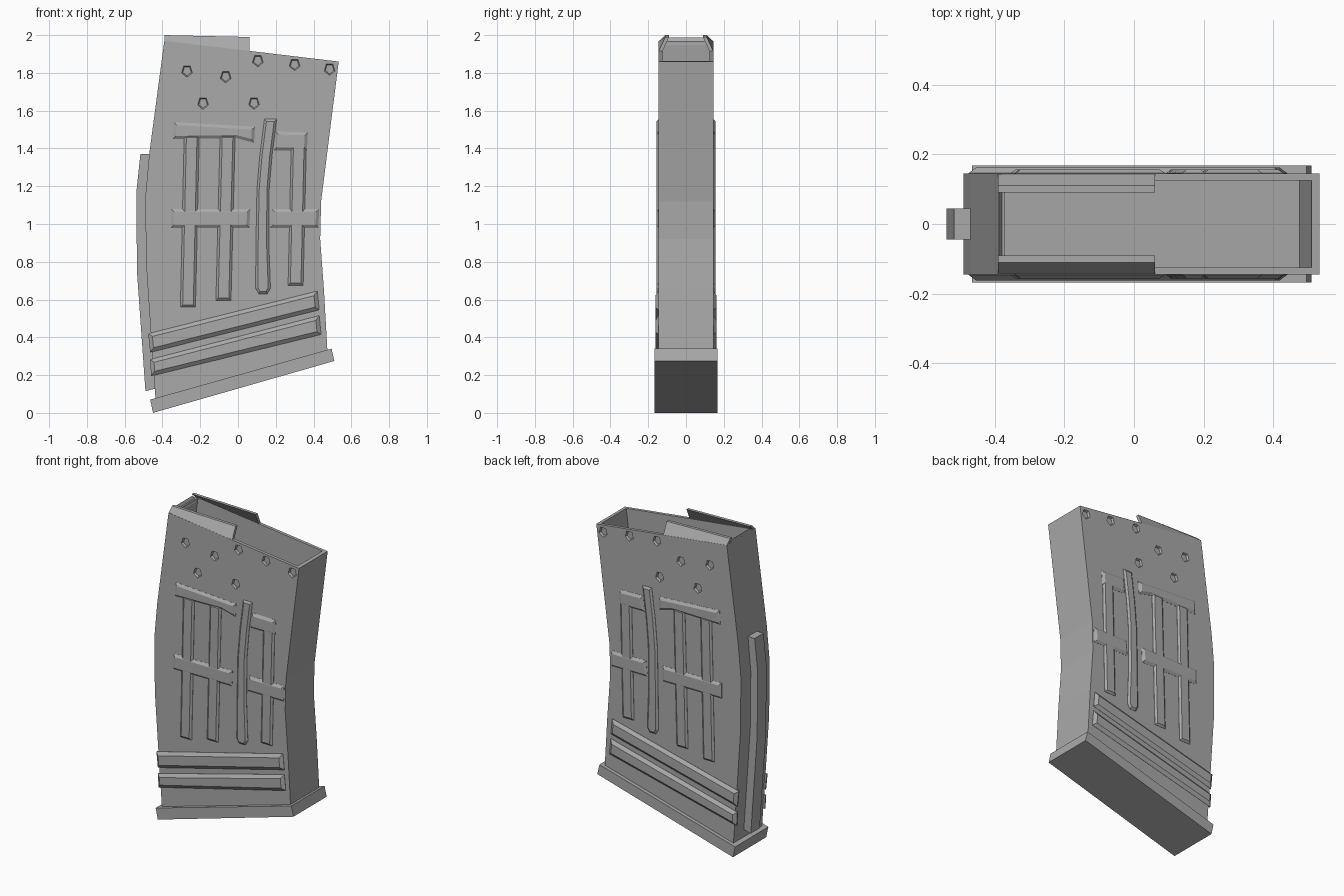
import bpy, bmesh, math

cube = bpy.data.objects.get("Cube")
if cube:
    bpy.data.objects.remove(cube, do_unlink=True)

# Single grey finish
grey = bpy.data.materials.new("matte_grey")
grey.use_nodes = True
grey.diffuse_color = (0.4, 0.4, 0.4, 1)
grey.node_tree.nodes["Principled BSDF"].inputs["Base Color"].default_value = (0.4, 0.4, 0.4, 1)


def make_object(name, bm):
    bmesh.ops.recalc_face_normals(bm, faces=bm.faces)
    mesh = bpy.data.meshes.new(name)
    bm.to_mesh(mesh)
    bm.free()
    mesh.materials.append(grey)
    obj = bpy.data.objects.new(name, mesh)
    bpy.context.collection.objects.link(obj)
    return obj


def add_prism(bm, outline, y0, y1, bevel=0, rise=0):
    """Extrude an x-z outline from y0 to y1, then raise an inset cap."""
    base = bm.faces.new([bm.verts.new((x, y0, z)) for x, z in outline])
    out = bmesh.ops.extrude_face_region(bm, geom=[base], use_keep_orig=True)["geom"]
    for v in out:
        if isinstance(v, bmesh.types.BMVert):
            v.co.y = y1
    cap = next(f for f in out if isinstance(f, bmesh.types.BMFace))
    bmesh.ops.recalc_face_normals(bm, faces=bm.faces)
    if bevel:
        bmesh.ops.inset_region(bm, faces=[cap], thickness=bevel, depth=rise,
                               use_even_offset=True, use_boundary=True)


def prism(name, outline, half):
    bm = bmesh.new()
    add_prism(bm, outline, -half, half)
    return make_object(name, bm)


def raised_pair(name, outlines, bevel, rise):
    """Chamfered relief on both broad sides."""
    for side, label in ((-1, "front"), (1, "back")):
        bm = bmesh.new()
        for outline in outlines:
            add_prism(bm, outline, side * 0.138, side * 0.146, bevel, rise)
        make_object(f"{label}_{name}", bm)


# Curved hollow body
body = prism("body", [
    (-0.39, 1.97), (-0.47, 1.37), (-0.49, 1.15), (-0.487, 0.8), (-0.46, 0.4),
    (-0.435, 0.05), (0.475, 0.3), (0.455, 0.65), (0.435, 0.92), (0.44, 1.12),
    (0.533, 1.86)], 0.145)

cavity = prism("cavity_cutter", [
    (-0.36, 2.05), (-0.37, 1.97), (-0.41, 1.67), (0.475, 1.57), (0.51, 1.865),
    (0.53, 2.05)], 0.125)

# Small five-sided dimples near the top
bm = bmesh.new()
for cx, cz in ((-0.27, 1.81), (-0.065, 1.78), (0.105, 1.865), (0.3, 1.845),
               (0.485, 1.82), (-0.185, 1.64), (0.085, 1.64)):
    for side in (-1, 1):
        rings = []
        for y, r in ((0.156, 0.04), (0.133, 0.026)):
            rings.append([bm.verts.new((cx + 0.9 * r * math.sin(k * math.tau / 5), side * y,
                                        cz - r * math.cos(k * math.tau / 5)))
                          for k in range(5)])
        for ring in rings:
            bm.faces.new(ring)
        for k in range(5):
            j = (k + 1) % 5
            bm.faces.new((rings[0][k], rings[0][j], rings[1][j], rings[1][k]))
dimples = make_object("dimple_cutter", bm)

for cutter in (cavity, dimples):
    cutter.hide_render = True
    mod = body.modifiers.new("cut", 'BOOLEAN')
    mod.operation, mod.solver, mod.object = 'DIFFERENCE', 'EXACT', cutter
deps = bpy.context.evaluated_depsgraph_get()
carved = bpy.data.meshes.new_from_object(body.evaluated_get(deps))
body.modifiers.clear()
body.data = carved
for cutter in (cavity, dimples):
    bpy.data.objects.remove(cutter, do_unlink=True)

# Floor plate
prism("floor_plate", [(-0.465, 0.07), (-0.45, 0), (0.51, 0.275), (0.495, 0.34)], 0.168)

# Rear spine
prism("rear_spine", [
    (-0.517, 1.37), (-0.538, 1.17), (-0.535, 0.75), (-0.49, 0.115), (-0.43, 0.13),
    (-0.45, 0.8), (-0.45, 1.37)], 0.045)

# Feed lips leaning inward, with a raised rear edge between them
for side, label in ((-1, "front"), (1, "back")):
    bm = bmesh.new()
    ends = []
    for x, low, top in ((-0.39, 1.967, 2.0), (0.06, 1.914, 1.99)):
        ends.append([bm.verts.new((x, side * y, z)) for y, z in
                     ((0.145, low), (0.11, top), (0.09, top), (0.125, low))])
    for ring in ends:
        bm.faces.new(ring)
    for k in range(4):
        j = (k + 1) % 4
        bm.faces.new((ends[0][k], ends[0][j], ends[1][j], ends[1][k]))
    make_object(f"{label}_feed_lip", bm)
prism("rear_lip", [(-0.391, 1.96), (-0.388, 1.988), (-0.37, 1.95)], 0.1)

# Slanted grip bands
raised_pair("grip_bands", [
    [(-0.475, 0.42), (0.42, 0.645), (0.43, 0.545), (-0.465, 0.32)],
    [(-0.465, 0.283), (0.43, 0.515), (0.44, 0.415), (-0.46, 0.195)]], 0.02, 0.016)

# Cross bars
raised_pair("cross_bars", [
    [(-0.34, 1.54), (0.09, 1.515), (0.085, 1.43), (-0.01, 1.455), (-0.345, 1.45)],
    [(-0.355, 1.08), (0.065, 1.08), (0.06, 0.98), (-0.355, 0.98)],
    [(0.2, 1.49), (0.37, 1.485), (0.365, 1.39), (0.19, 1.39)],
    [(0.18, 1.08), (0.43, 1.08), (0.425, 0.98), (0.17, 0.98)]], 0.016, 0.011)

# Upright ribs
raised_pair("upright_ribs", [
    [(top, 1.47), (top + 0.08, 1.47), (low + 0.08, bottom), (low, bottom)]
    for top, low, bottom in ((-0.285, -0.305, 0.56), (-0.095, -0.117, 0.595),
                             (0.283, 0.265, 0.675))], 0.012, 0.01)

# Curved centre rib
raised_pair("curved_rib", [[
    (0.14, 1.555), (0.205, 1.555), (0.18, 1.36), (0.165, 1.18), (0.163, 0.9),
    (0.172, 0.66), (0.155, 0.63), (0.11, 0.63), (0.093, 0.66), (0.095, 0.9),
    (0.1, 1.18), (0.115, 1.36)]], 0.012, 0.01)
